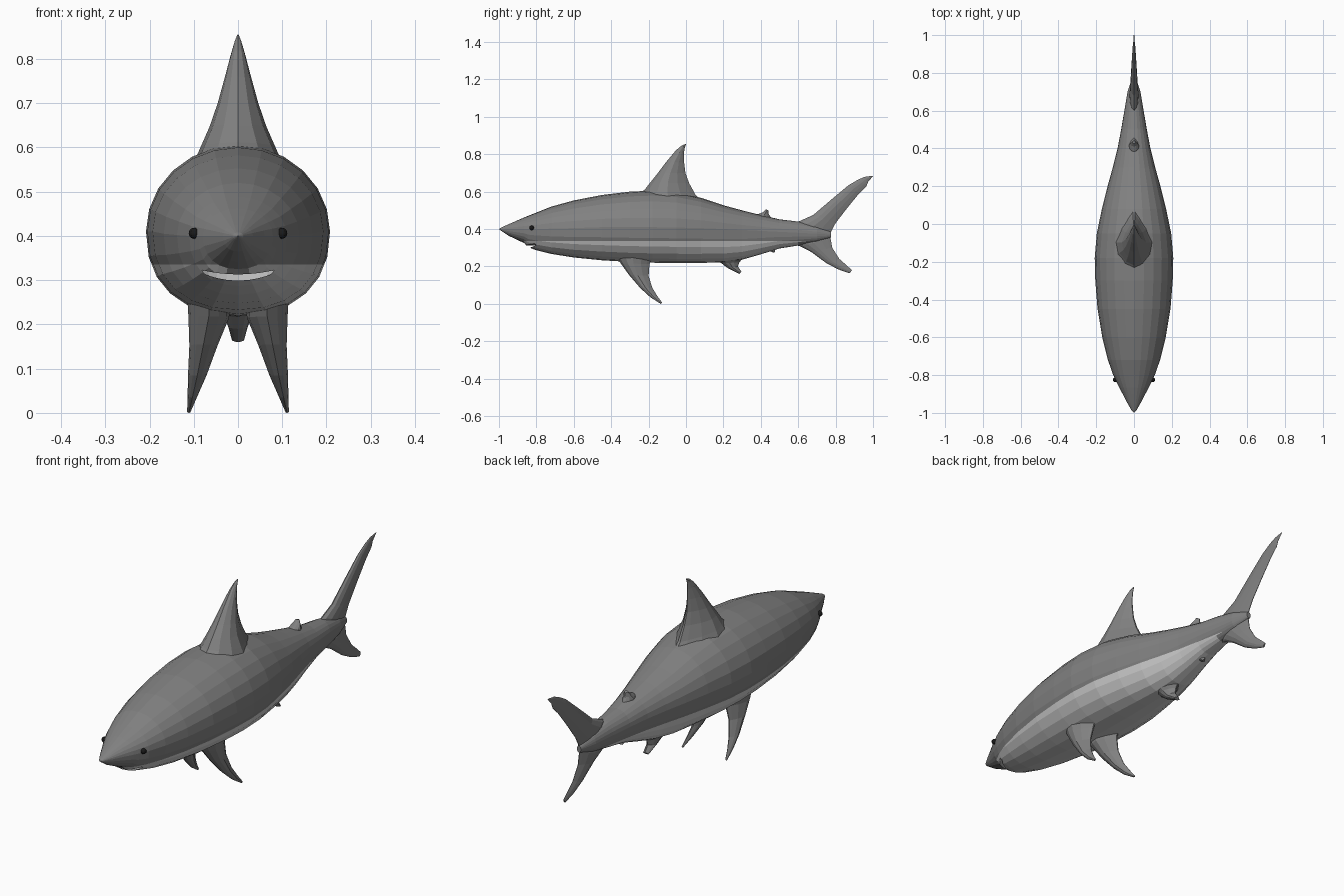
import bpy, bmesh, math
from mathutils import Matrix

if "Cube" in bpy.data.objects:
    bpy.data.objects.remove(bpy.data.objects["Cube"])


def material(name, v):
    m = bpy.data.materials.new(name)
    m.diffuse_color = (v, v, v, 1)
    m.use_nodes = True
    m.node_tree.nodes["Principled BSDF"].inputs["Base Color"].default_value = m.diffuse_color
    return m


dark = material("dark_grey", .22)
pale = material("pale_grey", .55)
black = material("black", .01)


def finish(name, bm, mat):
    bmesh.ops.recalc_face_normals(bm, faces=bm.faces)
    me = bpy.data.meshes.new(name)
    bm.to_mesh(me)
    bm.free()
    me.materials.append(mat)
    ob = bpy.data.objects.new(name, me)
    bpy.context.collection.objects.link(ob)
    return ob


def loft(name, rings, nose=None):
    bm = bmesh.new()
    loops = [[bm.verts.new(p) for p in r] for r in rings]
    n = len(loops[0])
    for a, b in zip(loops, loops[1:]):
        for i in range(n):
            j = (i + 1) % n
            bm.faces.new((a[i], a[j], b[j], b[i]))
    if nose:
        v = bm.verts.new(nose)
        for i in range(n):
            bm.faces.new((v, loops[0][i], loops[0][(i + 1) % n]))
    else:
        bm.faces.new(loops[0])
    bm.faces.new(loops[-1])
    return finish(name, bm, dark)


def spow(v, e):
    return math.copysign(abs(v) ** e, v)


def body_ring(y, w, top, cz, bot, n=24):
    pts = []
    for i in range(n):
        a = 2 * math.pi * i / n
        c, s = math.cos(a), math.sin(a)
        e = 1.0 if s >= 0 else 0.88
        h = top - cz if s >= 0 else cz - bot
        pts.append((w * spow(c, e), y, cz + h * spow(s, e)))
    return pts


# Fin section: lens between a leading and a trailing edge point
CHORD = [(0, 0), (.08, .5), (.25, .88), (.45, 1), (.7, .7), (.9, .3), (1, .06)]


def fin(name, sections, side=1):
    rings = []
    for ly, lz, ty, tz, th, cx in sections:
        def pt(u, t, s):
            return (side * (cx + s * th * t), ly + (ty - ly) * u, lz + (tz - lz) * u)
        rings.append([pt(u, t, 1) for u, t in CHORD] +
                     [pt(u, t, -1) for u, t in reversed(CHORD[1:])])
    return loft(name, rings)


# Body: y, half width, top, centre, bottom
BODY = [
    (-.988, .012, .408, .40, .391), (-.95, .034, .425, .40, .365),
    (-.9, .06, .447, .40, .341), (-.865, .079, .462, .40, .325),
    (-.845, .089, .47, .40, .303), (-.8, .11, .488, .40, .287),
    (-.72, .138, .52, .402, .267), (-.6, .168, .553, .405, .248),
    (-.45, .193, .582, .41, .233), (-.3, .205, .60, .41, .224),
    (-.18, .208, .605, .41, .22), (-.05, .197, .597, .408, .218),
    (.08, .17, .567, .405, .219), (.2, .14, .527, .40, .222),
    (.3, .112, .50, .395, .236), (.4, .087, .475, .39, .265),
    (.5, .068, .452, .385, .296), (.6, .051, .44, .38, .312),
    (.7, .034, .418, .375, .33), (.775, .01, .385, .37, .355)]
body = loft("body", [body_ring(*r) for r in BODY], nose=(0, -1, .40))

# Mouth: curved slot cut under the snout
bm = bmesh.new()
bmesh.ops.create_cone(bm, cap_ends=True, segments=24, radius1=1, radius2=1, depth=1)
bmesh.ops.bisect_plane(bm, geom=bm.verts[:] + bm.edges[:] + bm.faces[:],
                       plane_co=(0, 0, 0), plane_no=(1, 0, 0))
for v in bm.verts:
    x = v.co.x * .095
    thick = .014 * (1 - .7 * v.co.x ** 2)
    v.co = (x, -.835 + v.co.y * .055, .306 + 2.0 * x * x + v.co.z * thick)
bmesh.ops.triangulate(bm, faces=bm.faces)
cutter = finish("mouth_cutter", bm, dark)
cutter.hide_render = True
mod = body.modifiers.new("mouth", 'BOOLEAN')
mod.operation = 'DIFFERENCE'
mod.solver = 'EXACT'
mod.object = cutter
bpy.context.view_layer.objects.active = body
bpy.ops.object.modifier_apply(modifier="mouth")
bpy.data.objects.remove(cutter)

# Pale belly and jaw below a straight line along the flank
body.data.materials.clear()
body.data.materials.append(dark)
body.data.materials.append(pale)
bm = bmesh.new()
bm.from_mesh(body.data)
bmesh.ops.bisect_plane(bm, geom=bm.verts[:] + bm.edges[:] + bm.faces[:],
                       plane_co=(0, 0, .335), plane_no=(0, 0, 1))
for f in bm.faces:
    c = f.calc_center_median()
    f.material_index = int(c.z < .335 and -.855 < c.y < .62)
bm.to_mesh(body.data)
bm.free()

# Fins: lead y, lead z, trail y, trail z, half thickness, centre x
fin("dorsal_fin", [
    (-.27, .57, .12, .51, .11, 0), (-.22, .612, .05, .585, .085, 0),
    (-.19, .65, .017, .645, .064, 0), (-.15, .70, -.003, .70, .046, 0),
    (-.105, .76, -.01, .755, .03, 0), (-.055, .82, -.011, .80, .016, 0),
    (-.025, .845, -.008, .83, .008, 0), (-.003, .855, 0, .853, .002, 0)])

for side, label in ((1, "right"), (-1, "left")):
    fin(label + "_pectoral_fin", [
        (-.37, .25, -.18, .25, .048, .066), (-.35, .218, -.195, .212, .046, .066),
        (-.305, .155, -.2, .15, .032, .078), (-.245, .085, -.18, .085, .021, .092),
        (-.19, .035, -.152, .04, .011, .103), (-.135, 0, -.127, .006, .004, .111)], side)

fin("upper_tail_fin", [
    (.53, .41, .765, .36, .02, 0), (.61, .444, .775, .385, .024, 0),
    (.68, .475, .80, .432, .020, 0), (.78, .56, .86, .51, .015, 0),
    (.87, .635, .925, .59, .010, 0), (.92, .664, .965, .63, .007, 0),
    (.955, .679, .975, .655, .004, 0), (.998, .685, 1.0, .682, .002, 0)])
fin("lower_tail_fin", [
    (.53, .33, .765, .38, .016, 0), (.61, .308, .773, .35, .022, 0),
    (.67, .277, .782, .30, .018, 0), (.75, .218, .82, .24, .012, 0),
    (.815, .184, .86, .205, .009, 0), (.875, .163, .887, .18, .004, 0)])
fin("second_dorsal_fin", [
    (.35, .465, .48, .435, .03, 0), (.385, .48, .455, .462, .026, 0),
    (.41, .489, .442, .48, .02, 0), (.427, .505, .441, .50, .009, 0)])
fin("pelvic_fin", [
    (.16, .235, .31, .25, .05, 0), (.19, .217, .285, .222, .032, 0),
    (.225, .19, .278, .2, .022, 0), (.285, .16, .297, .172, .014, 0)])
fin("anal_fin", [
    (.42, .295, .49, .31, .02, 0), (.44, .286, .477, .293, .015, 0),
    (.468, .274, .477, .278, .008, 0)])

# Eyes
for side, label in ((1, "right"), (-1, "left")):
    bm = bmesh.new()
    bmesh.ops.create_uvsphere(
        bm, u_segments=12, v_segments=8, radius=.0125,
        matrix=Matrix.Translation((side * .099, -.825, .406)))
    finish(label + "_eye", bm, black)
